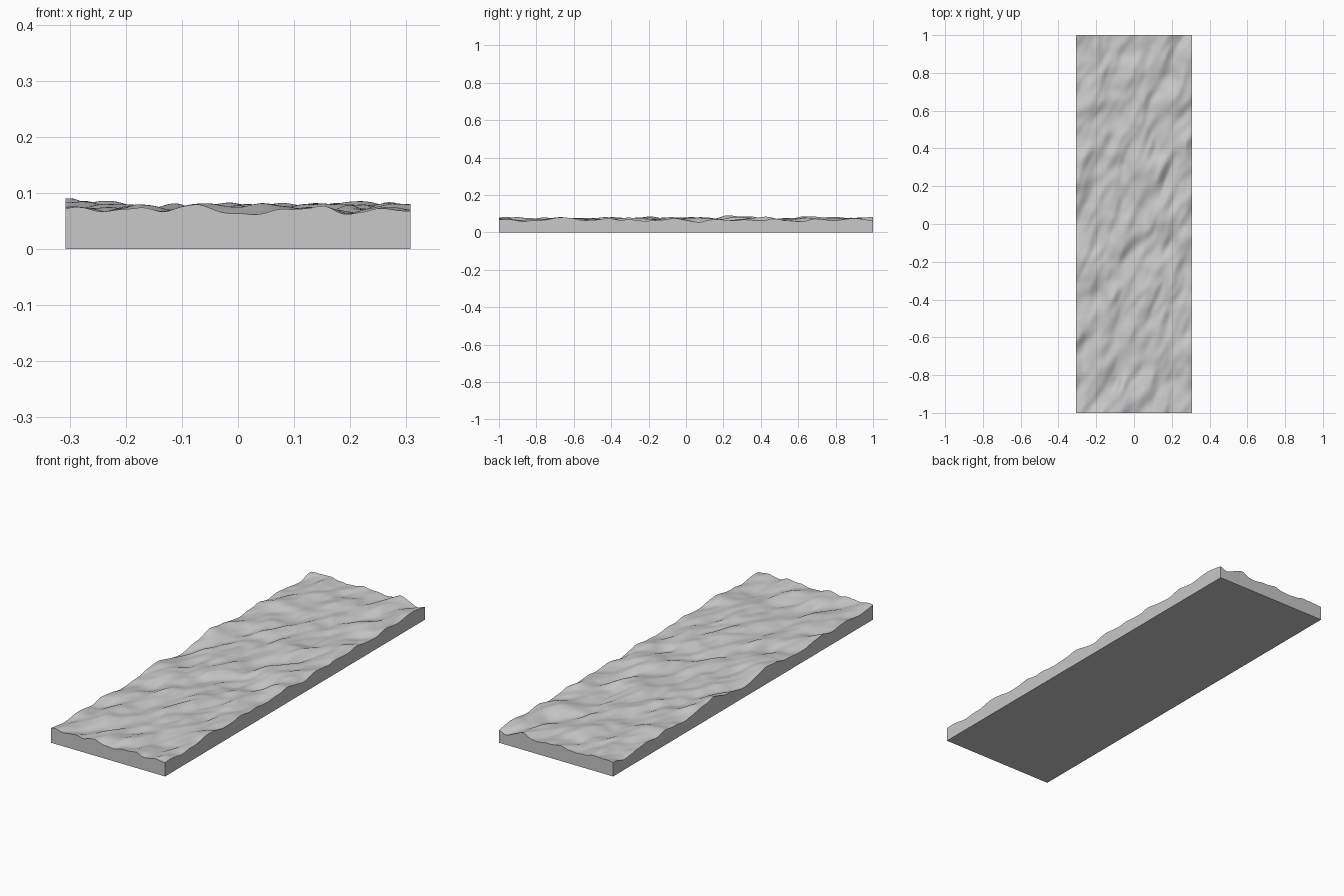
import bpy
import bmesh
import math
from mathutils import Vector, noise

cube = bpy.data.objects.get("Cube")
if cube:
    bpy.data.objects.remove(cube, do_unlink=True)

WIDTH, LENGTH = 0.615, 2.0
MEAN, SPREAD = 0.067, 0.0068
LOW, HIGH = 0.047, 0.09
TILT = math.radians(22)


def ripple(x, y):
    """Slanted, stretched ripples that are gently warped, plus fine detail."""
    x += 0.02 * noise.noise(Vector((x * 5, y * 5, 9)))
    across = x * math.cos(TILT) - y * math.sin(TILT)
    along = x * math.sin(TILT) + y * math.cos(TILT)
    broad = noise.noise(Vector((across * 12, along * 5, 2)))
    fine = noise.noise(Vector((across * 24, along * 11, 5)))
    return broad + 0.3 * fine


# One flat stone colour
stone = bpy.data.materials.new("grey_stone")
stone.use_nodes = True
grey = (0.58, 0.58, 0.58, 1)
stone.diffuse_color = grey
stone.node_tree.nodes["Principled BSDF"].inputs["Base Color"].default_value = grey

# Rippled top surface
bm = bmesh.new()
bmesh.ops.create_grid(bm, x_segments=80, y_segments=240, size=1)
for v in bm.verts:
    v.co.x *= WIDTH / 2
    v.co.y *= LENGTH / 2
heights = [ripple(v.co.x, v.co.y) for v in bm.verts]
middle = sum(heights) / len(heights)
deviation = math.sqrt(sum((h - middle) ** 2 for h in heights) / len(heights))
for v, h in zip(bm.verts, heights):
    z = MEAN + SPREAD * (h - middle) / deviation
    v.co.z = min(max(z, LOW), HIGH)

# Straight walls down to a flat underside
rim = [e for e in bm.edges if e.is_boundary]
walls = bmesh.ops.extrude_edge_only(bm, edges=rim)["geom"]
for item in walls:
    if isinstance(item, bmesh.types.BMVert):
        item.co.z = 0
lower_edges = [e for e in bm.edges if e.is_boundary]
bmesh.ops.contextual_create(bm, geom=lower_edges)
bmesh.ops.recalc_face_normals(bm, faces=bm.faces)

mesh = bpy.data.meshes.new("rippled_slab")
bm.to_mesh(mesh)
bm.free()
mesh.materials.append(stone)
slab = bpy.data.objects.new("rippled_slab", mesh)
bpy.context.collection.objects.link(slab)

# Soft ripples with crisp rim edges
bpy.context.view_layer.objects.active = slab
slab.select_set(True)
bpy.ops.object.shade_smooth_by_angle(angle=math.radians(40))
